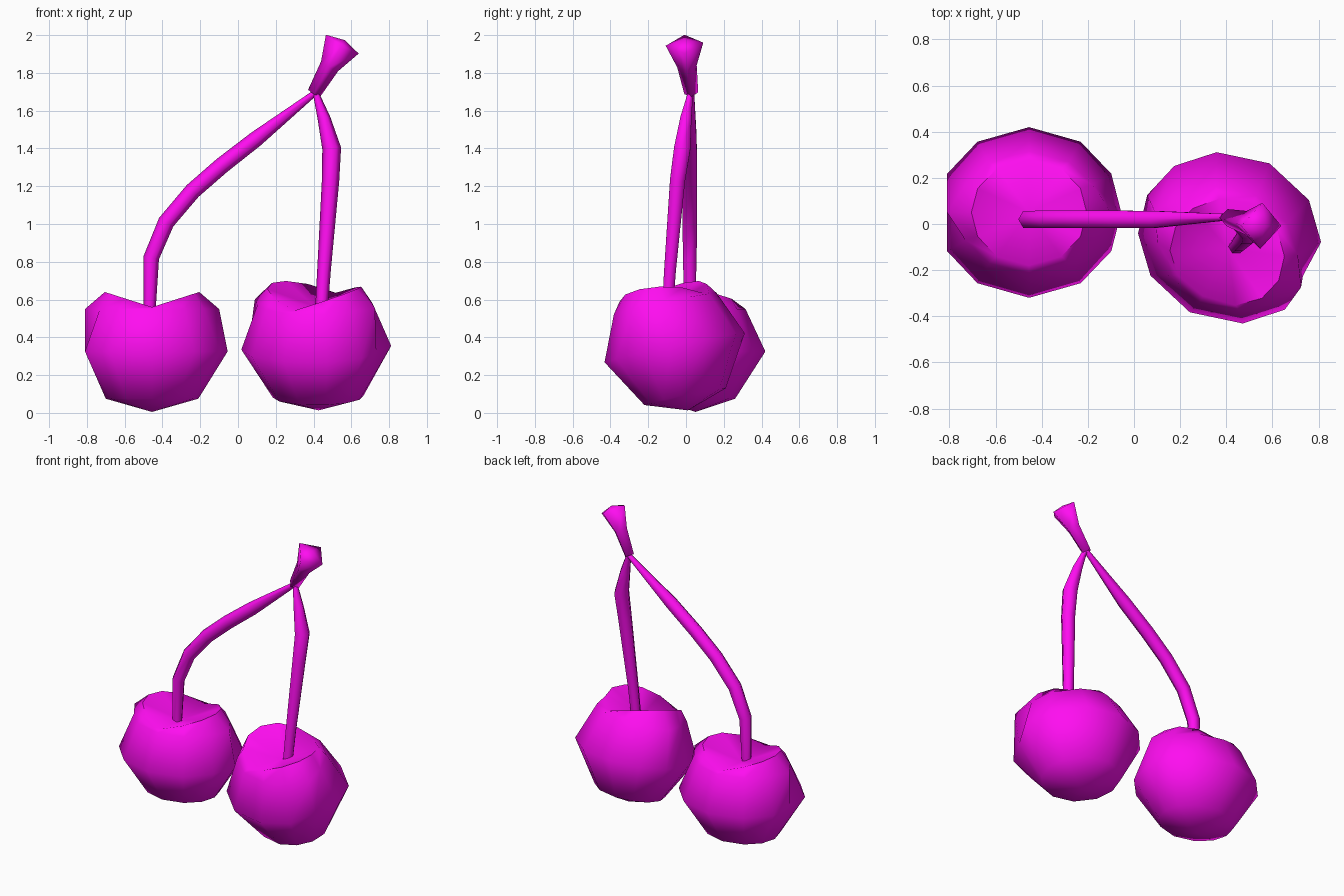
import bpy, bmesh
from math import sin, cos, radians, pi
from mathutils import Vector, Matrix

if "Cube" in bpy.data.objects:
    bpy.data.objects.remove(bpy.data.objects["Cube"])

mat = bpy.data.materials.new("magenta")
mat.diffuse_color = (1.0, 0.004, 0.88, 1)
mat.use_nodes = True
mat.node_tree.nodes["Principled BSDF"].inputs["Base Color"].default_value = mat.diffuse_color


def finish(bm, name, angle):
    bmesh.ops.recalc_face_normals(bm, faces=bm.faces)
    me = bpy.data.meshes.new(name)
    bm.to_mesh(me)
    bm.free()
    me.materials.append(mat)
    ob = bpy.data.objects.new(name, me)
    bpy.context.collection.objects.link(ob)
    bpy.ops.object.select_all(action='DESELECT')
    ob.select_set(True)
    bpy.context.view_layer.objects.active = ob
    bpy.ops.object.shade_smooth_by_angle(angle=radians(angle))
    return ob


def skin(bm, rings, start, end):
    """Bridge rings of points and close both ends with a fan."""
    rings = [[bm.verts.new(p) for p in r] for r in rings]
    n = len(rings[0])
    for a, b in zip(rings, rings[1:]):
        for i in range(n):
            j = (i + 1) % n
            bm.faces.new((a[i], a[j], b[j], b[i]))
    for ring, tip in ((rings[0], start), (rings[-1], end)):
        t = bm.verts.new(tip)
        for i in range(n):
            bm.faces.new((ring[i], ring[(i + 1) % n], t))


def cherry(name, matrix):
    """Faceted fruit with a valley across the top and one flattened side."""
    angles = [radians(q * 90 + a) for q in range(4)
              for a in ((0, 27, 56) if q % 2 == 0 else (0, 34, 63))]
    lower, belly, shoulder, rim = [], [], [], []
    for a in angles:
        c, s = cos(a), sin(a)
        lower.append((0.245 * c, 0.21 * s, -0.25))
        belly.append((max(0.40 * c, -0.355), 0.37 * s, 0))
        shoulder.append(((0.355 if abs(s) < 0.01 else 0.31) * c, 0.265 * s, 0.225))
        rim.append((0.25 * c, 0.23 * s, 0.235 + 0.08 * abs(c)))
    bm = bmesh.new()
    skin(bm, [lower, belly, shoulder, rim], (0, 0, -0.32), (0, 0, 0.21))
    bm.transform(matrix)
    return finish(bm, name, 60)


def tube(name, path, sides, tip=0.0, angle=75):
    """Tapered tube through (x, y, z, radius) points."""
    pts = [Vector(p[:3]) for p in path]
    rings = []
    for i, p in enumerate(pts):
        t = (pts[min(i + 1, len(pts) - 1)] - pts[max(i - 1, 0)]).normalized()
        u = Vector((0, 1, 0)).cross(t).normalized()
        v = t.cross(u)
        r = path[i][3]
        rings.append([p + r * (u * cos(k * 2 * pi / sides) + v * sin(k * 2 * pi / sides))
                      for k in range(sides)])
    end = pts[-1] + (pts[-1] - pts[-2]).normalized() * tip
    bm = bmesh.new()
    skin(bm, rings, pts[0], end)
    return finish(bm, name, angle)


# fruits: left upright, right turned and tilted forward
cherry("left_cherry", Matrix.Translation((-0.455, 0.05, 0.325)))
cherry("right_cherry", Matrix.Translation((0.415, -0.06, 0.345))
       @ Matrix.Rotation(radians(-2), 4, 'Y') @ Matrix.Rotation(radians(12), 4, 'X')
       @ Matrix.Rotation(radians(152), 4, 'Z') @ Matrix.Diagonal((1.01, 1.01, 1.06, 1)))

# stems
tube("left_stem", [(-0.47, 0.02, 0.48, 0.03), (-0.46, 0.02, 0.82, 0.042),
                   (-0.38, 0.02, 1.01, 0.044), (-0.24, 0.02, 1.175, 0.044),
                   (-0.085, 0.02, 1.31, 0.044), (0.095, 0.02, 1.45, 0.042),
                   (0.415, 0.03, 1.70, 0.015)], 6)
tube("right_stem", [(0.44, -0.10, 0.52, 0.033), (0.455, -0.085, 0.75, 0.036),
                    (0.49, -0.045, 1.23, 0.046), (0.496, -0.02, 1.40, 0.05),
                    (0.455, 0.0, 1.56, 0.034), (0.41, 0.025, 1.70, 0.015)], 6)

# flared knob joining the stems
tube("stem_knob", [(0.403, 0.028, 1.692, 0.037), (0.485, 0.005, 1.835, 0.052),
                   (0.552, -0.008, 1.952, 0.1)], 4, tip=0.025, angle=92)
